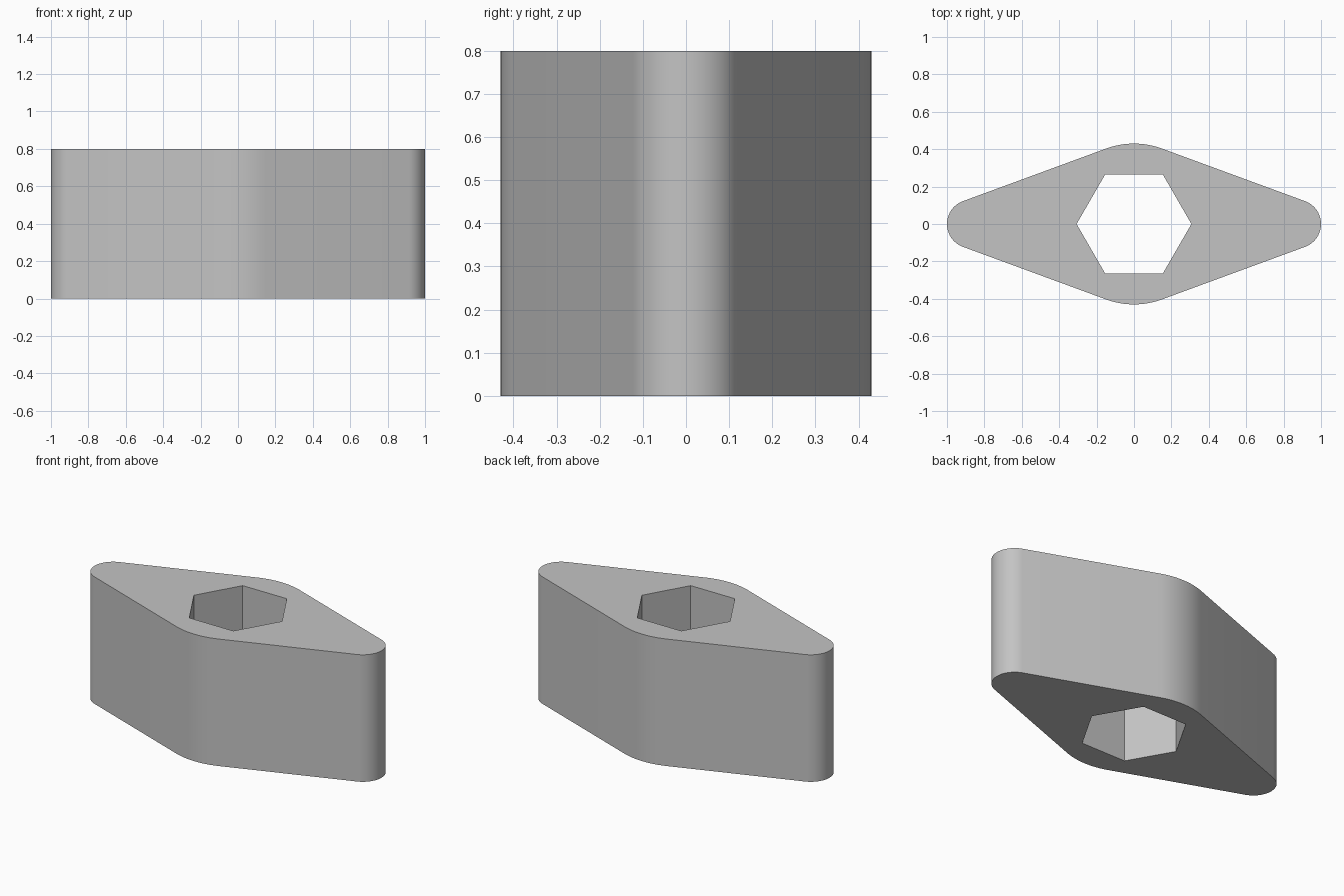
import bpy, bmesh
from math import asin, sin, cos, pi, radians

cube = bpy.data.objects.get("Cube")
if cube:
    bpy.data.objects.remove(cube, do_unlink=True)

HEIGHT = 0.8
HUB_R, TIP_R = 0.43, 0.13
TIP_X = 1 - TIP_R
HEX_R = 0.307


def arc(cx, radius, start, end, steps):
    """Points along an arc centred on the x axis."""
    angles = [start + (end - start) * i / steps for i in range(steps + 1)]
    return [(cx + radius * cos(a), radius * sin(a), 0) for a in angles]


def add_loop(bm, points):
    verts = [bm.verts.new(p) for p in points]
    return [bm.edges.new((v, verts[(i + 1) % len(verts)])) for i, v in enumerate(verts)]


# Outline: hub and two tip arcs joined by their common tangents
slope = asin((HUB_R - TIP_R) / TIP_X)
tangent = pi / 2 - slope
outline = (arc(TIP_X, TIP_R, -tangent, tangent, 24)
           + arc(0, HUB_R, tangent, pi - tangent, 16)
           + arc(-TIP_X, TIP_R, pi - tangent, pi + tangent, 24)
           + arc(0, HUB_R, pi + tangent, 2 * pi - tangent, 16))
hexagon = arc(0, HEX_R, 0, 2 * pi, 6)[:-1]

# Flat plate with a hexagonal hole, raised to full height
bm = bmesh.new()
edges = add_loop(bm, outline) + add_loop(bm, hexagon)
bmesh.ops.triangle_fill(bm, edges=edges, use_beauty=True)
raised = bmesh.ops.extrude_face_region(bm, geom=bm.faces[:], use_keep_orig=True)
top = [g for g in raised["geom"] if isinstance(g, bmesh.types.BMVert)]
bmesh.ops.translate(bm, verts=top, vec=(0, 0, HEIGHT))
bmesh.ops.recalc_face_normals(bm, faces=bm.faces[:])

mesh = bpy.data.meshes.new("lobed_block")
bm.to_mesh(mesh)
bm.free()
block = bpy.data.objects.new("lobed_block", mesh)
bpy.context.collection.objects.link(block)

# Plain grey
colour = (0.55, 0.55, 0.55, 1)
grey = bpy.data.materials.new("grey")
grey.use_nodes = True
grey.diffuse_color = colour
grey.node_tree.nodes["Principled BSDF"].inputs["Base Color"].default_value = colour
mesh.materials.append(grey)

# Smooth rounded sides, crisp rims and hole
bpy.ops.object.select_all(action="DESELECT")
block.select_set(True)
bpy.context.view_layer.objects.active = block
bpy.ops.object.shade_smooth_by_angle(angle=radians(30))
